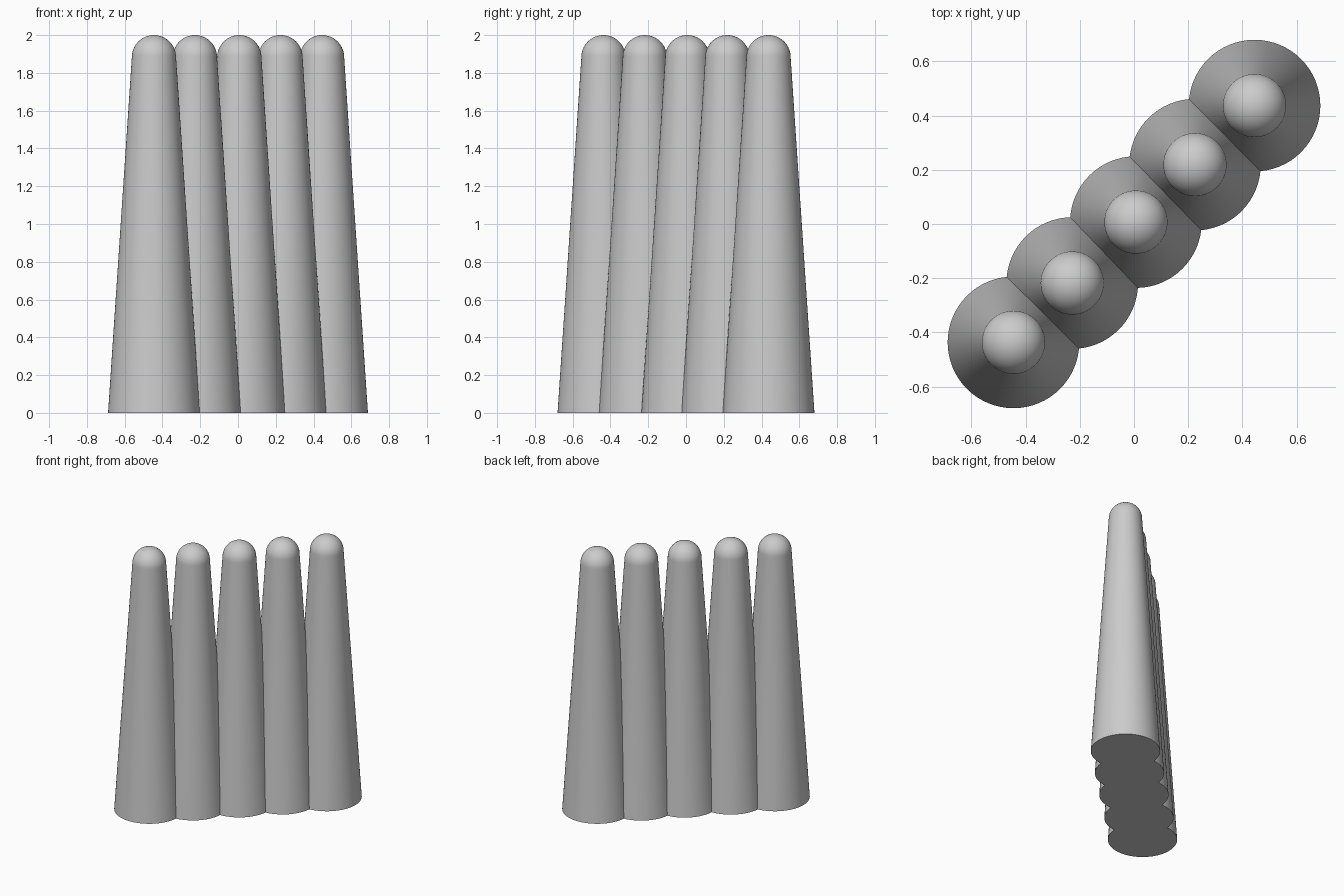
import bpy, bmesh, math
from mathutils import Vector

cube = bpy.data.objects.get("Cube")
if cube:
    bpy.data.objects.remove(cube, do_unlink=True)

SEGMENTS = 64
BASE_R, TIP_R, HEIGHT = 0.243, 0.117, 2.0

grey = bpy.data.materials.new("plain_grey")
grey.use_nodes = True
colour = (0.6, 0.6, 0.6, 1)
grey.diffuse_color = colour
grey.node_tree.nodes["Principled BSDF"].inputs["Base Color"].default_value = colour


def tapered_post(name, x, y):
    """Tapered round post with a flat base and a hemispherical tip."""
    shoulder = HEIGHT - TIP_R
    profile = [(0, 0), (BASE_R, 0)]
    for i in range(17):
        a = math.pi / 2 * i / 16
        profile.append((TIP_R * math.cos(a), shoulder + TIP_R * math.sin(a)))
    bm = bmesh.new()
    verts = [bm.verts.new((r, 0, z)) for r, z in profile]
    edges = [bm.edges.new(pair) for pair in zip(verts, verts[1:])]
    bmesh.ops.spin(bm, geom=verts + edges, cent=(0, 0, 0), axis=(0, 0, 1),
                   angle=math.tau, steps=SEGMENTS, use_duplicate=False)
    bmesh.ops.remove_doubles(bm, verts=bm.verts, dist=1e-5)
    bmesh.ops.recalc_face_normals(bm, faces=bm.faces)
    mesh = bpy.data.meshes.new(name)
    bm.to_mesh(mesh)
    bm.free()
    mesh.materials.append(grey)
    post = bpy.data.objects.new(name, mesh)
    post.location = Vector((x, y, 0))
    bpy.context.collection.objects.link(post)
    return post


# Five posts in a diagonal row
centres = [(-0.445, -0.437), (-0.228, -0.218), (0.007, 0.007),
           (0.225, 0.219), (0.445, 0.437)]
posts = [tapered_post(f"post_{i + 1}", x, y) for i, (x, y) in enumerate(centres)]

# Smooth sides, crisp base rim
bpy.ops.object.select_all(action='DESELECT')
for post in posts:
    post.select_set(True)
bpy.context.view_layer.objects.active = posts[0]
bpy.ops.object.shade_smooth_by_angle(angle=math.radians(30))
